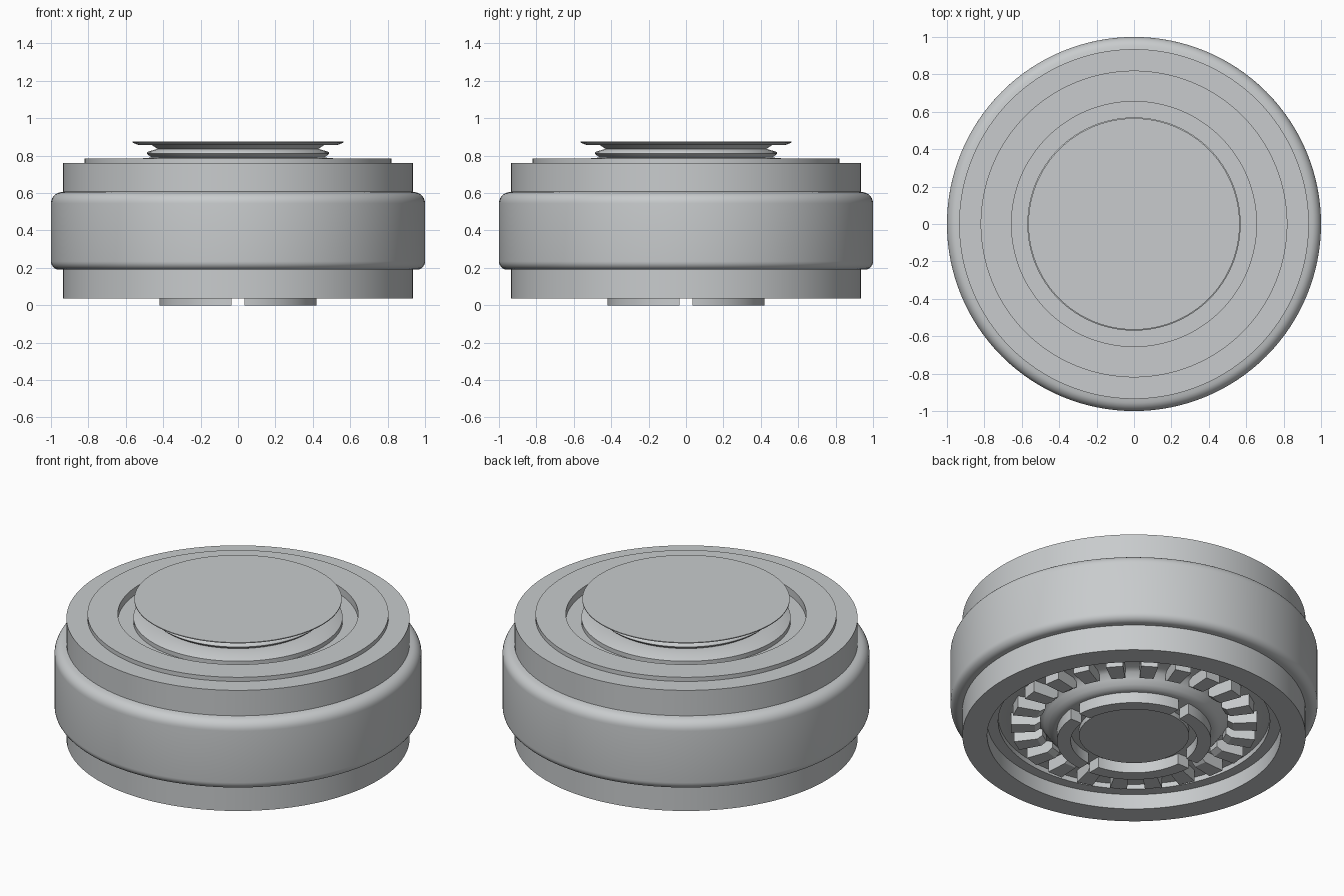
import bpy, bmesh, math

old = bpy.data.objects.get("Cube")
if old:
    bpy.data.objects.remove(old)

SEGMENTS = 128

metal = bpy.data.materials.new("light grey metal")
metal.use_nodes = True
GREY = (0.58, 0.6, 0.61, 1)
metal.diffuse_color = GREY
metal.node_tree.nodes["Principled BSDF"].inputs["Base Color"].default_value = GREY


def finish(name, bm, angle=40):
    bmesh.ops.recalc_face_normals(bm, faces=bm.faces)
    mesh = bpy.data.meshes.new(name)
    bm.to_mesh(mesh)
    bm.free()
    mesh.materials.append(metal)
    obj = bpy.data.objects.new(name, mesh)
    bpy.context.collection.objects.link(obj)
    bpy.ops.object.select_all(action="DESELECT")
    obj.select_set(True)
    bpy.context.view_layer.objects.active = obj
    bpy.ops.object.shade_smooth_by_angle(angle=math.radians(angle))
    return obj


def lathe(name, profile, angle=40, closed=False):
    """Turn (radius, height) points round z; open profiles get flat end caps."""
    bm = bmesh.new()
    rings = []
    for r, z in profile:
        ring = []
        for i in range(SEGMENTS):
            a = math.tau * i / SEGMENTS
            ring.append(bm.verts.new((r * math.cos(a), r * math.sin(a), z)))
        rings.append(ring)
    pairs = list(zip(rings, rings[1:]))
    if closed:
        pairs.append((rings[-1], rings[0]))
    else:
        bm.faces.new(rings[0])
        bm.faces.new(rings[-1])
    for low, high in pairs:
        for i in range(SEGMENTS):
            j = (i + 1) % SEGMENTS
            bm.faces.new((low[i], low[j], high[j], high[i]))
    return finish(name, bm, angle)


def add_arc_block(bm, outline, r_in, r_out, z0, z1):
    """Prism whose plan outline is a list of (x, y) points."""
    low = [bm.verts.new((x, y, z0)) for x, y in outline]
    high = [bm.verts.new((x, y, z1)) for x, y in outline]
    bm.faces.new(low)
    bm.faces.new(high)
    n = len(outline)
    for i in range(n):
        j = (i + 1) % n
        bm.faces.new((low[i], low[j], high[j], high[i]))


def fillet(cr, cz, radius, start, end, steps=7):
    angles = [math.radians(start + (end - start) * i / steps) for i in range(steps + 1)]
    return [(cr + radius * math.cos(a), cz + radius * math.sin(a)) for a in angles]


# Housing: dished underside, straight skirt, rounded belt, straight shoulder
housing = [(0.43, 0.065), (0.45, 0.07), (0.47, 0.085), (0.49, 0.11), (0.51, 0.14),
           (0.54, 0.155), (0.74, 0.155), (0.74, 0.125), (0.80, 0.125), (0.80, 0.035),
           (0.935, 0.035), (0.935, 0.19)]
housing += fillet(0.955, 0.235, 0.045, -90, 0)
housing += fillet(0.94, 0.545, 0.06, 0, 85)
housing += [(0.935, 0.607), (0.935, 0.76), (0.80, 0.76), (0.80, 0.74)]
lathe("housing", housing, 50)

# Raised ring on the top around the neck recess
lathe("top_ring", [(0.655, 0.74), (0.82, 0.74), (0.82, 0.785), (0.655, 0.785)], closed=True)

# Neck with a waist and bead, carrying the thin flared cap
lathe("neck", [(0.57, 0.74), (0.57, 0.765), (0.52, 0.785), (0.46, 0.79), (0.475, 0.80),
               (0.488, 0.812), (0.485, 0.82), (0.43, 0.836), (0.46, 0.856)], 60)
lathe("cap", [(0.53, 0.856), (0.565, 0.87), (0.565, 0.875)])

# Hub plate in the middle of the underside
lathe("hub", [(0.30, 0.035), (0.30, 0.07)])

# Ring of radial vanes with chamfered inner ends
VANES = 22
bm = bmesh.new()
for k in range(VANES):
    a = math.tau * (k + 0.5) / VANES
    c, s = math.cos(a), math.sin(a)
    side = [(0.51, 0.16), (0.51, 0.105), (0.54, 0.085), (0.67, 0.085), (0.67, 0.16)]
    walls = []
    for t in (-1, 1):
        walls.append([bm.verts.new((r * c - t * r * 0.07 * s, r * s + t * r * 0.07 * c, z))
                      for r, z in side])
    bm.faces.new(walls[0])
    bm.faces.new(walls[1])
    for i in range(len(side)):
        j = (i + 1) % len(side)
        bm.faces.new((walls[0][i], walls[0][j], walls[1][j], walls[1][i]))
finish("vanes", bm, 20)

# Four curved feet, parted by straight slots along x and y
bm = bmesh.new()
GAP, STEPS = 0.035, 20
for quarter in range(4):
    outline = []
    for radius, order in ((0.42, 1), (0.345, -1)):
        trim = math.asin(GAP / radius)
        arc = []
        for i in range(STEPS + 1):
            a = trim + (math.pi / 2 - 2 * trim) * i / STEPS + quarter * math.pi / 2
            arc.append((radius * math.cos(a), radius * math.sin(a)))
        outline += arc[::order]
    add_arc_block(bm, outline, 0.345, 0.42, 0, 0.07)
finish("feet", bm)
